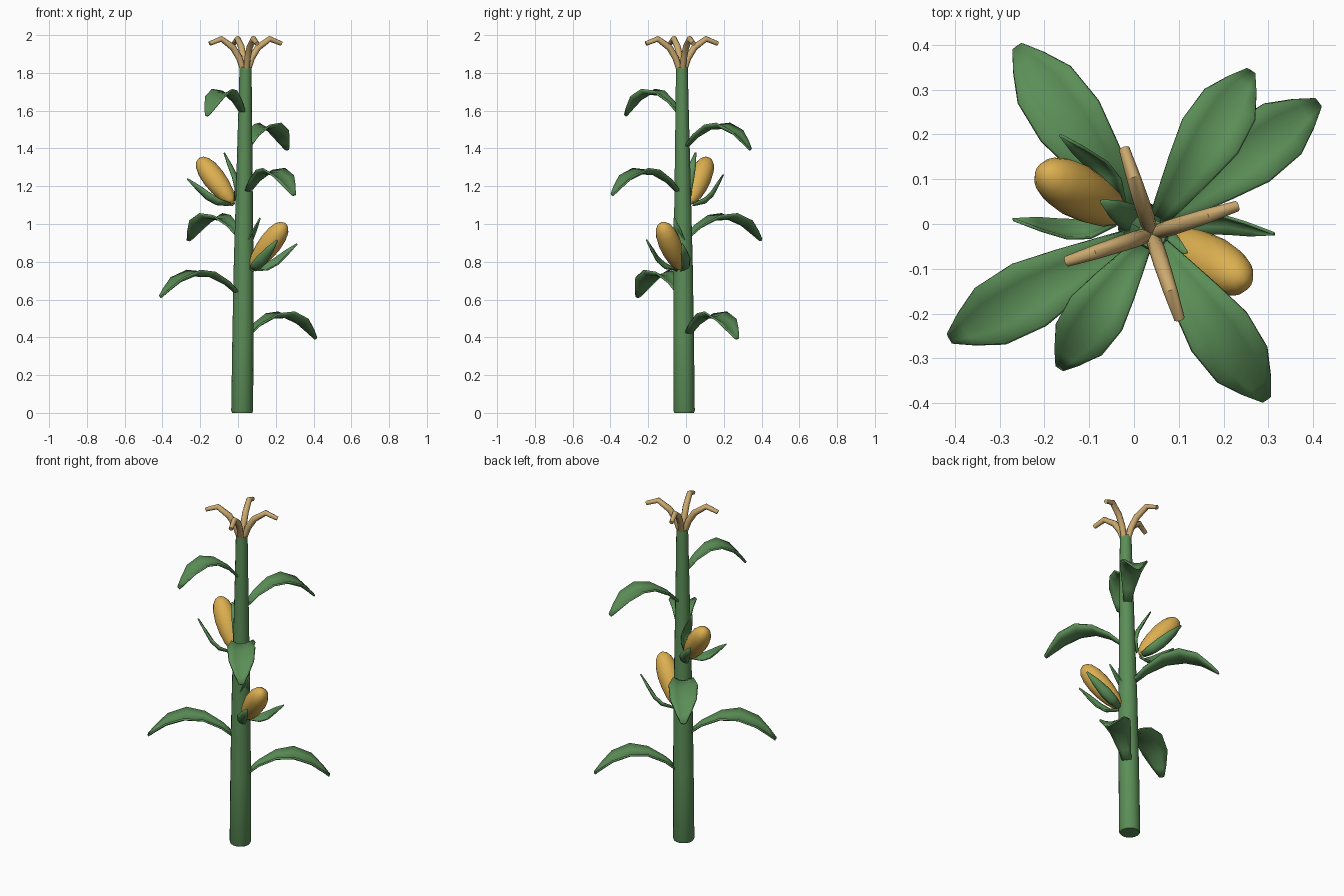
import bpy, bmesh, math
from mathutils import Vector, Matrix

cube = bpy.data.objects.get("Cube")
if cube:
    bpy.data.objects.remove(cube, do_unlink=True)


def material(name, rgb):
    m = bpy.data.materials.new(name)
    m.use_nodes = True
    color = (*rgb, 1)
    m.diffuse_color = color
    bsdf = m.node_tree.nodes["Principled BSDF"]
    bsdf.inputs["Base Color"].default_value = color
    bsdf.inputs["Roughness"].default_value = 0.8
    return m


GREEN = material("leaf green", (0.105, 0.27, 0.095))
GOLD = material("kernel gold", (0.72, 0.43, 0.08))
STRAW = material("tassel straw", (0.60, 0.40, 0.16))
UP = Vector((0, 0, 1))


def finish(name, bm, mat, angle=50):
    """Turn a bmesh into a smooth shaded object."""
    bmesh.ops.recalc_face_normals(bm, faces=bm.faces)
    me = bpy.data.meshes.new(name)
    bm.to_mesh(me)
    bm.free()
    ob = bpy.data.objects.new(name, me)
    bpy.context.collection.objects.link(ob)
    me.materials.append(mat)
    bpy.ops.object.select_all(action="DESELECT")
    bpy.context.view_layer.objects.active = ob
    ob.select_set(True)
    bpy.ops.object.shade_smooth_by_angle(angle=math.radians(angle))
    return ob


def loft(bm, rows, closed):
    """Bridge equal rows of points with quads."""
    rows = [[bm.verts.new(p) for p in row] for row in rows]
    n = len(rows[0])
    for a, b in zip(rows, rows[1:]):
        for i in range(n if closed else n - 1):
            j = (i + 1) % n
            bm.faces.new((a[i], a[j], b[j], b[i]))
    if closed:
        bm.faces.new(rows[0])
        bm.faces.new(rows[-1])


def tube(name, path, radii, mat, sides, side_axis):
    """Sweep a circle along a path."""
    pts = [Vector(p) for p in path]
    rows = []
    for i, p in enumerate(pts):
        t = (pts[min(i + 1, len(pts) - 1)] - pts[max(i - 1, 0)]).normalized()
        u = (side_axis - t * side_axis.dot(t)).normalized()
        v = t.cross(u)
        ring = [2 * math.pi * k / sides for k in range(sides)]
        rows.append([p + radii[i] * (u * math.cos(a) + v * math.sin(a)) for a in ring])
    bm = bmesh.new()
    loft(bm, rows, True)
    return finish(name, bm, mat)


def blade(name, origin, along, normal, profile, cup, thickness):
    """Cupped strip; profile rows are (distance, height, half width)."""
    side = along.cross(normal).normalized()
    rows = []
    for r, h, w in profile:
        mid = origin + along * r + normal * h
        rows.append([mid + side * w * s + normal * cup * w * (s * s - 0.5)
                     for s in (-1, -0.5, 0, 0.5, 1)])
    bm = bmesh.new()
    loft(bm, rows, False)
    ob = finish(name, bm, GREEN)
    mod = ob.modifiers.new("thickness", "SOLIDIFY")
    mod.thickness = thickness
    mod.offset = 0
    return ob


# Stalk, leaning very slightly
STALK_LOW, STALK_TOP = Vector((0.022, -0.01, 0)), Vector((0.04, -0.022, 1.83))


def stalk_at(z):
    return STALK_LOW.lerp(STALK_TOP, z / STALK_TOP.z)


heights = (0, 0.012, 0.4, 0.8, 1.2, 1.6, 1.83)
tube("stalk", [stalk_at(z) for z in heights],
     (0.053, 0.058, 0.056, 0.052, 0.044, 0.036, 0.032), GREEN, 14, Vector((1, 0, 0)))

# Arching leaves: tip x, tip y, root height
LEAF = ((0.02, -0.02, 0.018), (0.1, 0.045, 0.036), (0.2, 0.093, 0.058),
        (0.3, 0.1, 0.077), (0.4, 0.062, 0.07), (0.46, 0.012, 0.04), (0.5, -0.025, 0.014))
leaves = {
    "first": (0.41, 0.27, 0.42), "second": (-0.41, -0.255, 0.64),
    "third": (-0.26, 0.395, 0.94), "fourth": (0.295, -0.39, 1.18),
    "fifth": (0.26, 0.34, 1.42), "sixth": (-0.165, -0.32, 1.60),
}
for name, (x, y, z) in leaves.items():
    root = stalk_at(z)
    reach = Vector((x, y, z)) - root
    stretch = reach.length / 0.5
    width = 0.5 + 0.5 * stretch
    profile = [(r * stretch, h, w * width) for r, h, w in LEAF]
    blade(name + "_leaf", root, reach.normalized(), UP, profile, 0.35, 0.01)

# Cobs, each with three husk leaves; the upper is the lower turned half round
COB = ((0, 0.012), (0.02, 0.03), (0.06, 0.045), (0.12, 0.056), (0.18, 0.06),
       (0.24, 0.055), (0.28, 0.043), (0.303, 0.026), (0.312, 0.008))
HUSK = ((0, 0, 0.012), (0.06, 0.032, 0.027), (0.12, 0.034, 0.029),
        (0.19, 0.018, 0.02), (0.262, 0, 0.003))
HUSK_TIPS = ((0.22, -0.005, 0.135), (0.13, -0.15, 0.15), (0.06, -0.04, 0.25))
for name, base, turn in (("lower", (0.072, -0.03, 0.765), 0),
                         ("upper", (-0.028, 0.018, 1.11), math.pi)):
    base = Vector(base)
    rot = Matrix.Rotation(turn, 3, "Z")
    axis = rot @ Vector((0.57, -0.32, 0.76)).normalized()
    tube(name + "_cob", [base + axis * d for d, _ in COB], [r for _, r in COB],
         GOLD, 16, UP)
    for i, tip in enumerate(HUSK_TIPS):
        along = (rot @ Vector(tip)).normalized()
        out = (along - axis * along.dot(axis)).normalized()
        normal = (out - along * out.dot(along)).normalized()
        blade(f"{name}_husk_{i + 1}", base + out * 0.022, along, normal, HUSK, -0.5, 0.007)

# Tassel branches at the top
for i in range(4):
    a = math.radians(18 + 90 * i)
    out = Vector((math.cos(a), math.sin(a), 0))
    path = [stalk_at(1.81) + out * r + UP * h for r, h in
            ((0.012, 0), (0.035, 0.07), (0.07, 0.125), (0.135, 0.17), (0.2, 0.145))]
    tube(f"tassel_{i + 1}", path, (0.016, 0.018, 0.018, 0.016, 0.012), STRAW, 8,
         out.cross(UP))
